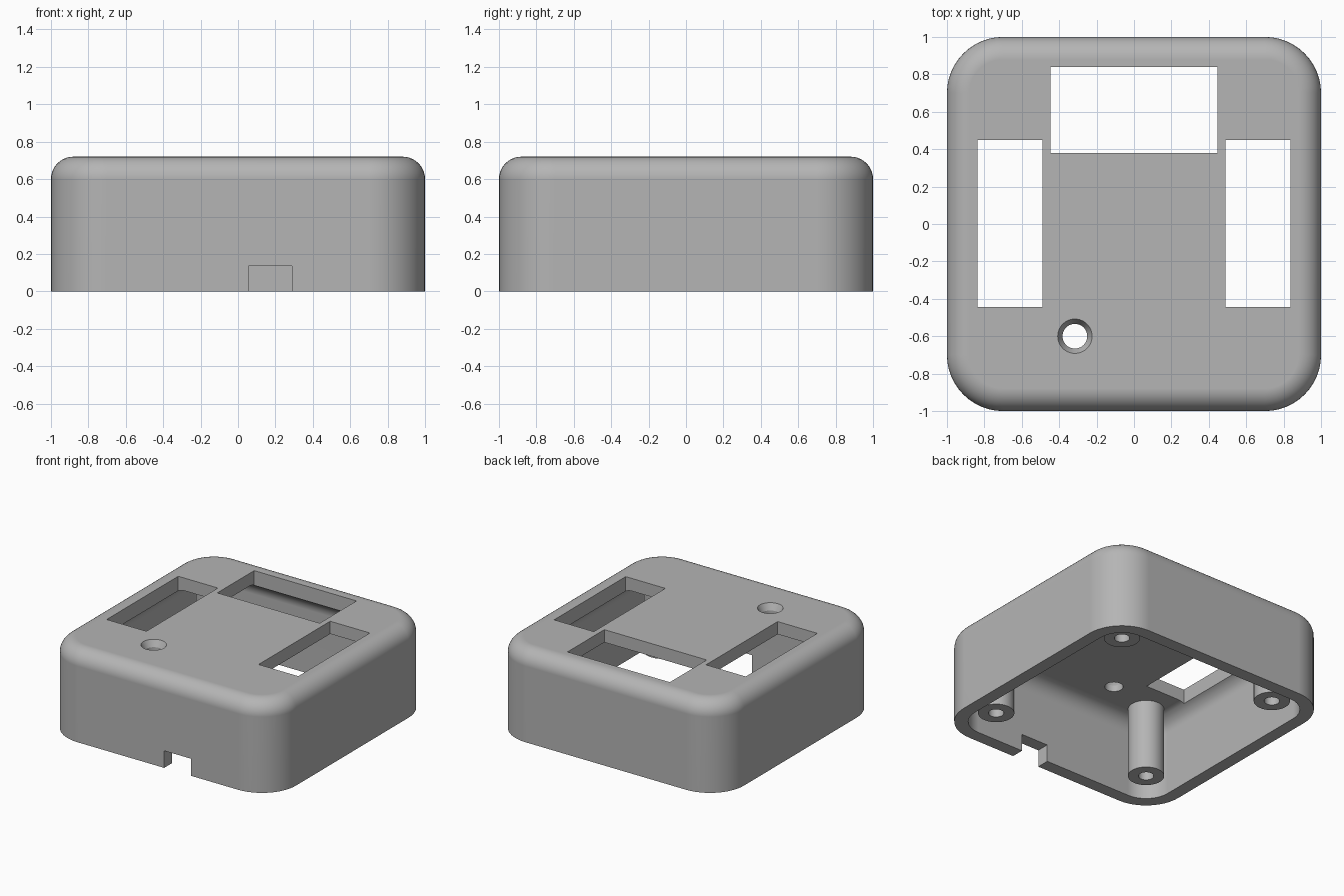
import bpy, bmesh
from math import sin, cos, pi, radians

old = bpy.data.objects.get("Cube")
if old:
    bpy.data.objects.remove(old, do_unlink=True)

HEIGHT, WALL, CORNER, FILLET = 0.72, 0.1, 0.3, 0.12
CEILING = HEIGHT - WALL

grey = bpy.data.materials.new("plain_grey")
grey.use_nodes = True
colour = (0.46, 0.46, 0.46, 1)
grey.diffuse_color = colour
grey.node_tree.nodes["Principled BSDF"].inputs["Base Color"].default_value = colour


def finish(bm, name):
    bmesh.ops.recalc_face_normals(bm, faces=bm.faces)
    mesh = bpy.data.meshes.new(name)
    bm.to_mesh(mesh)
    bm.free()
    mesh.materials.append(grey)
    obj = bpy.data.objects.new(name, mesh)
    bpy.context.collection.objects.link(obj)
    return obj


def skin(bm, rings):
    """Bridge matching rings of vertices and cap both ends."""
    for a, b in zip(rings, rings[1:]):
        for i in range(len(a)):
            j = (i + 1) % len(a)
            bm.faces.new((a[i], a[j], b[j], b[i]))
    bm.faces.new(rings[0])
    bm.faces.new(rings[-1])


def rounded_ring(bm, inset, z, steps=12):
    ring = []
    centre, r = 1 - CORNER, CORNER - inset
    for k, (sx, sy) in enumerate(((1, 1), (-1, 1), (-1, -1), (1, -1))):
        for i in range(steps + 1):
            a = (k + i / steps) * pi / 2
            ring.append(bm.verts.new((sx * centre + r * cos(a), sy * centre + r * sin(a), z)))
    return ring


def domed_block(name, inset, bottom, top, steps=10):
    """Rounded block with a filleted top edge."""
    bm = bmesh.new()
    rings = [rounded_ring(bm, inset, bottom)]
    for i in range(steps + 1):
        a = i / steps * pi / 2
        rings.append(rounded_ring(bm, inset + FILLET * (1 - cos(a)), top - FILLET * (1 - sin(a))))
    skin(bm, rings)
    return finish(bm, name)


def lathe(name, profile, x, y, sides=40):
    bm = bmesh.new()
    rings = [[bm.verts.new((x + r * cos(2 * pi * i / sides), y + r * sin(2 * pi * i / sides), z))
              for i in range(sides)] for r, z in profile]
    skin(bm, rings)
    return finish(bm, name)


def box(name, x0, x1, y0, y1, z0, z1):
    bm = bmesh.new()
    bmesh.ops.create_cube(bm, size=1)
    for v in bm.verts:
        v.co.x = x1 if v.co.x > 0 else x0
        v.co.y = y1 if v.co.y > 0 else y0
        v.co.z = z1 if v.co.z > 0 else z0
    return finish(bm, name)


def activate(obj):
    bpy.ops.object.select_all(action='DESELECT')
    obj.select_set(True)
    bpy.context.view_layer.objects.active = obj


def cut(obj, cutter):
    cutter.hide_render = True
    mod = obj.modifiers.new("cut", 'BOOLEAN')
    mod.operation, mod.solver, mod.object = 'DIFFERENCE', 'EXACT', cutter
    activate(obj)
    bpy.ops.object.modifier_apply(modifier=mod.name)
    bpy.data.objects.remove(cutter, do_unlink=True)


def smooth(obj):
    activate(obj)
    bpy.ops.object.shade_smooth_by_angle(angle=radians(25))
    mod = obj.modifiers.new("even_shading", 'WEIGHTED_NORMAL')
    mod.keep_sharp = True


# Hollow shell, open underneath
shell = domed_block("case_shell", 0, 0, HEIGHT)
cut(shell, domed_block("cavity_cutter", WALL, -0.1, CEILING))

# Three windows in the roof
cut(shell, box("back_window_cutter", -0.447, 0.447, 0.38, 0.84, 0.4, 0.9))
for side in (-1, 1):
    x0, x1 = sorted((side * 0.49, side * 0.837))
    cut(shell, box("side_window_cutter", x0, x1, -0.443, 0.45, 0.4, 0.9))

# Cable notch in the front wall
cut(shell, box("notch_cutter", 0.055, 0.29, -1.2, -0.8, -0.1, 0.135))

# Countersunk button hole
cut(shell, lathe("hole_cutter", [(0.066, 0.5), (0.066, 0.67), (0.092, HEIGHT), (0.092, 0.8)],
                 -0.316, -0.6))
smooth(shell)

# Screw posts hanging from the roof, with blind holes
for x, side in ((-0.7, "right"), (0.7, "left")):
    for y, end in ((-0.7, "front"), (0.7, "back")):
        post = lathe(f"{end}_{side}_screw_post",
                     [(0.055, 0.6), (0.055, 0.07), (0.13, 0.07), (0.13, 0.65)], x, y)
        smooth(post)
